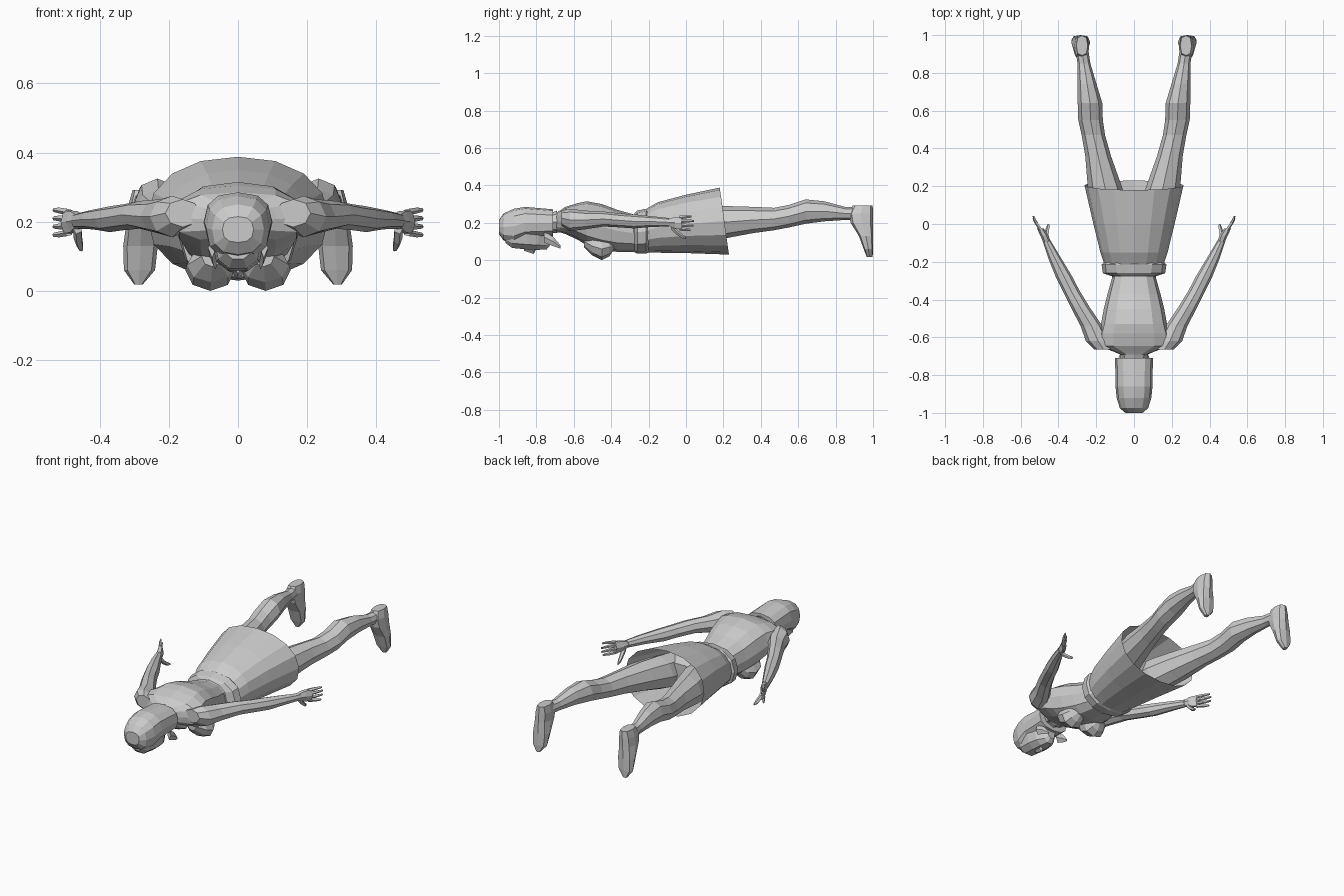
import bpy, bmesh, math
from mathutils import Vector


def loft(name, rings, n=10, axis='Y', caps=True, power=1.0, tilt=0.0):
    """Skin rings (x, y, z, half width, half depth) lying across the given axis."""
    bm = bmesh.new()
    loops = []
    for k, (x, y, z, a, b) in enumerate(rings):
        loop = []
        for i in range(n):
            t = 2 * math.pi * i / n
            c, s = math.cos(t), math.sin(t)
            u = a * math.copysign(abs(c) ** power, c)
            v = b * math.copysign(abs(s) ** power, s)
            if axis == 'Y':
                shift = tilt * s if k == len(rings) - 1 else 0
                p = (x + u, y + shift, z + v)
            else:
                p = (x + u, y + v, z)
            loop.append(bm.verts.new(p))
        loops.append(loop)
    for p, q in zip(loops, loops[1:]):
        for i in range(n):
            j = (i + 1) % n
            bm.faces.new((p[i], p[j], q[j], q[i]))
    if caps:
        bm.faces.new(loops[0])
        bm.faces.new(loops[-1])
    bmesh.ops.recalc_face_normals(bm, faces=bm.faces[:])
    mesh = bpy.data.meshes.new(name)
    bm.to_mesh(mesh)
    bm.free()
    ob = bpy.data.objects.new(name, mesh)
    bpy.context.collection.objects.link(ob)
    return ob


def span(y, w, lo, hi, x=0):
    """Ring given by its lowest and highest z."""
    return (x, y, (lo + hi) / 2, w, (hi - lo) / 2)


def mirrored(ob):
    m = ob.modifiers.new("mirror", 'MIRROR')
    m.use_axis[0] = True
    return ob


# Torso, lying face down
loft("torso", [span(-.70, .05, .16, .25), span(-.675, .11, .15, .265),
               span(-.645, .19, .14, .285), span(-.58, .19, .11, .305),
               span(-.53, .175, .08, .315), span(-.45, .16, .055, .30),
               span(-.37, .14, .045, .27), span(-.28, .115, .045, .245),
               span(-.20, .15, .05, .25)], n=12, power=.8)

# Neck and collar
loft("neck", [span(-.77, .045, .14, .25), span(-.66, .055, .15, .25)], n=8)
loft("collar", [span(-.715, .07, .15, .255), span(-.69, .075, .145, .265)], n=8, caps=False)

# Bust
bust = mirrored(loft("bust", [(.075, -.545, .10, .03, .03), (.078, -.50, .075, .07, .05),
                              (.08, -.45, .06, .072, .06), (.078, -.41, .07, .055, .05),
                              (.07, -.38, .085, .02, .02)], n=8))

# Buttocks and hips under the skirt
loft("hips", [span(-.22, .145, .05, .25), span(-.12, .17, .06, .285),
              span(-.02, .175, .08, .29), span(.05, .09, .10, .26)], n=10, power=.85)

# Belt
loft("belt", [span(-.275, .12, .042, .25), span(-.26, .165, .035, .265),
              span(-.215, .172, .035, .275), span(-.20, .155, .04, .27)],
     n=12, caps=False, power=.85)

# Flared skirt, open at the hem
loft("skirt", [span(-.22, .155, .04, .27), span(-.15, .178, .04, .31),
               span(0, .215, .038, .35), span(.205, .262, .03, .388)],
     n=16, caps=False, power=.92, tilt=-.025)

# Face, nose and hair
loft("face", [span(-.965, .045, .09, .20), span(-.93, .068, .062, .22),
              span(-.85, .075, .054, .22), span(-.79, .066, .052, .21),
              span(-.745, .04, .055, .18), span(-.725, .025, .08, .16)], n=10, power=.85)
loft("nose", [span(-.865, .006, .05, .07), span(-.815, .017, .033, .07),
              span(-.805, .012, .05, .07)], n=4)
loft("hair", [span(-1.0, .045, .14, .215), span(-.975, .075, .105, .25),
              span(-.92, .092, .09, .275), span(-.86, .098, .115, .285),
              span(-.71, .10, .125, .272)], n=12, power=.8)

# Hair locks beside the chin
mirrored(loft("hair_lock", [(.075, -.76, .125, .012, .03), (.072, -.71, .10, .01, .025),
                            (.065, -.67, .07, .003, .008)], n=4))

# Legs
mirrored(loft("leg", [span(-.06, .085, .07, .28, .09), span(.08, .095, .09, .29, .12),
                      span(.20, .09, .115, .29, .155), span(.36, .068, .145, .285, .19),
                      span(.47, .062, .16, .28, .215), span(.55, .065, .175, .295, .23),
                      span(.64, .065, .195, .325, .233), span(.74, .05, .208, .315, .248),
                      span(.85, .034, .215, .285, .265), span(.93, .034, .215, .285, .277)],
              n=8))

# Feet with flat soles facing backward
mirrored(loft("foot", [(.275, .945, .292, .03, .053), (.277, .935, .25, .04, .065),
                       (.28, .94, .20, .042, .06), (.282, .962, .13, .05, .038),
                       (.285, .975, .06, .045, .025), (.288, .982, .018, .012, .016)],
              n=8, axis='Z', power=.75))

# Arms
mirrored(loft("arm", [span(-.665, .05, .185, .265, .16), span(-.62, .065, .155, .275, .19),
                      span(-.54, .058, .165, .265, .225), span(-.44, .05, .18, .26, .285),
                      span(-.35, .045, .175, .25, .335), span(-.28, .044, .17, .245, .37),
                      span(-.18, .034, .178, .235, .42), span(-.09, .022, .18, .225, .462)],
              n=8))

# Hands: thin upright palm, four fingers and a thumb
mirrored(loft("palm", [span(-.10, .02, .185, .222, .458), span(-.06, .022, .165, .235, .475),
                       span(-.025, .018, .16, .238, .495)], n=6))
for i in range(4):
    z = .168 + i * .02
    end = (.025, .04, .042, .03)[i]
    mirrored(loft("finger", [(.49, -.035, z, .012, .01), (.514, .0, z + (i - 1.5) * .003, .01, .009),
                             (.532, end, z + (i - 1.5) * .004, .005, .006)], n=5))
mirrored(loft("thumb", [(.464, -.08, .182, .014, .018), (.462, -.05, .15, .013, .015),
                        (.456, -.02, .128, .01, .012), (.452, .0, .12, .004, .006)], n=5))
